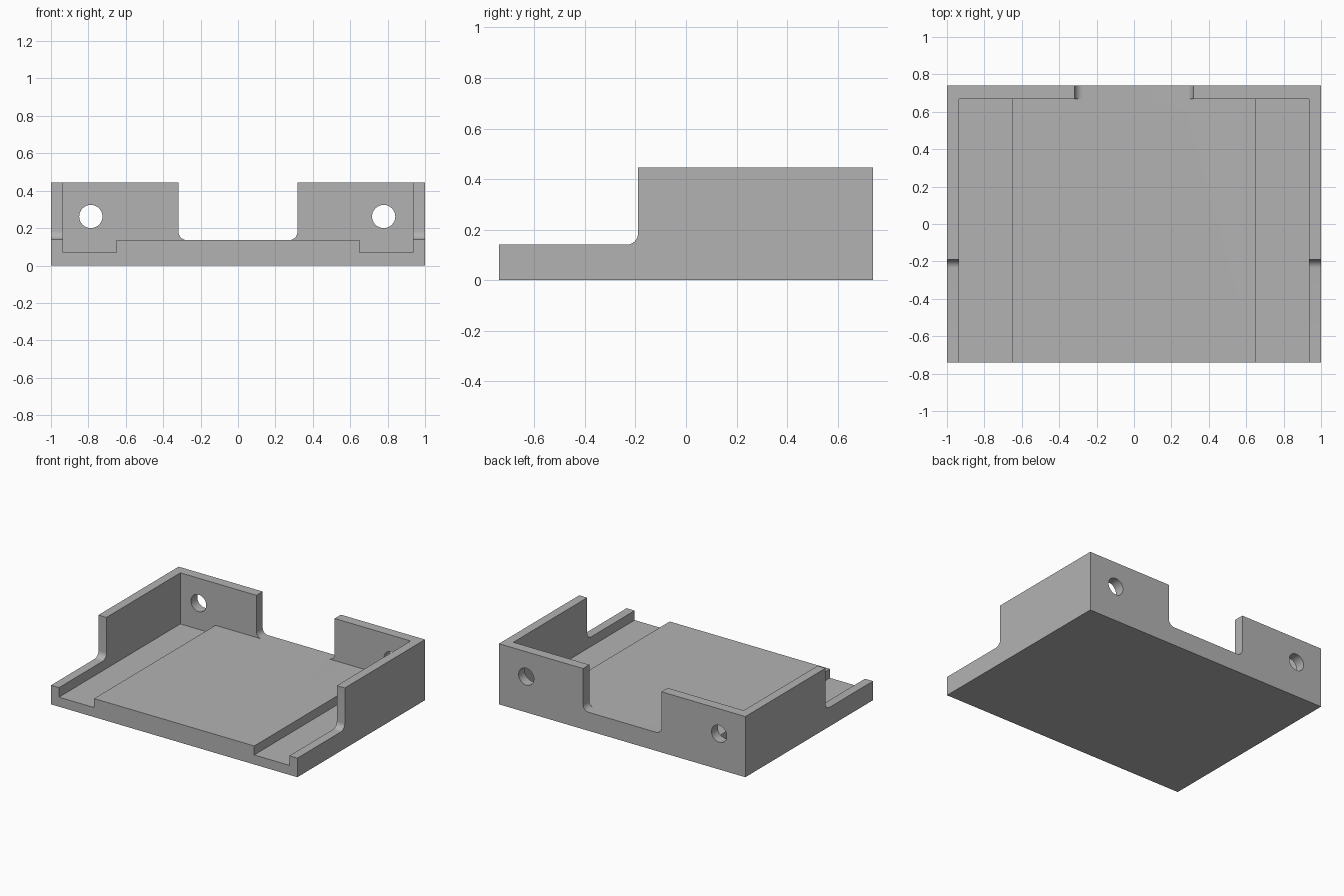
import bpy, bmesh, math
from mathutils import Vector

cube = bpy.data.objects.get("Cube")
if cube:
    bpy.data.objects.remove(cube)

W, D, H = 1.0, 0.74, 0.445          # half width, half depth, height
DECK, CHANNEL, LOW = 0.136, 0.07, 0.14
FILLET = 0.045


def prism(name, profile, axis, start, end):
    """Extrude a (horizontal, z) profile along the x or y axis."""
    def place(h, z, along):
        return (along, h, z) if axis == "x" else (h, along, z)
    bm = bmesh.new()
    face = bm.faces.new([bm.verts.new(place(h, z, start)) for h, z in profile])
    moved = bmesh.ops.extrude_face_region(bm, geom=[face])["geom"]
    step = Vector(place(0, 0, end - start))
    bmesh.ops.translate(bm, vec=step, verts=[v for v in moved if isinstance(v, bmesh.types.BMVert)])
    bmesh.ops.recalc_face_normals(bm, faces=bm.faces)
    mesh = bpy.data.meshes.new(name)
    bm.to_mesh(mesh)
    bm.free()
    obj = bpy.data.objects.new(name, mesh)
    bpy.context.scene.collection.objects.link(obj)
    return obj


def arc(cx, cz, r, a0, a1, n):
    angles = [math.radians(a0 + (a1 - a0) * i / n) for i in range(n + 1)]
    return [(cx + r * math.cos(a), cz + r * math.sin(a)) for a in angles]


def rect(x0, x1, z0, z1):
    return [(x0, z0), (x1, z0), (x1, z1), (x0, z1)]


# Solid block for the tray
tray = prism("tray", rect(-W, W, 0, H), "y", -D, D)

# Cavity with a raised deck between two channels, open at the front
half = [(0.65, DECK), (0.65, CHANNEL), (0.935, CHANNEL), (0.935, 1)]
cavity = half + [(-x, z) for x, z in reversed(half)]
cutters = [prism("cavity_cutter", cavity, "y", -1, 0.667)]

# Step that lowers the front part of both side walls
step = [(-1, 1), (-1, LOW)] + arc(-0.19 - FILLET, LOW + FILLET, FILLET, -90, 0, 10) + [(-0.19, 1)]
cutters.append(prism("side_step_cutter", step, "x", -2, 2))

# Rounded notch in the back wall, level with the deck
corner = arc(0.318 - FILLET, DECK + FILLET, FILLET, -90, 0, 10) + [(0.318, 1)]
notch = corner + [(-x, z) for x, z in reversed(corner)]
cutters.append(prism("back_notch_cutter", notch, "y", 0.6, 1))

# Screw holes through the back wall
for x in (-0.787, 0.779):
    hole = arc(x, 0.262, 0.062, 0, 360, 40)[:-1]
    cutters.append(prism("screw_hole_cutter", hole, "y", 0.6, 1))

# Cut the block, then discard the cutters
for cutter in cutters:
    cutter.hide_render = True
    mod = tray.modifiers.new(cutter.name, "BOOLEAN")
    mod.operation, mod.solver, mod.object = "DIFFERENCE", "EXACT", cutter
graph = bpy.context.evaluated_depsgraph_get()
mesh = bpy.data.meshes.new_from_object(tray.evaluated_get(graph))
tray.modifiers.clear()
tray.data = mesh
for cutter in cutters:
    bpy.data.objects.remove(cutter)

# Plain grey finish
grey = bpy.data.materials.new("plain grey")
grey.use_nodes = True
grey.diffuse_color = (0.45, 0.45, 0.45, 1)
grey.node_tree.nodes["Principled BSDF"].inputs["Base Color"].default_value = grey.diffuse_color
mesh.materials.clear()
mesh.materials.append(grey)

bpy.ops.object.select_all(action="DESELECT")
tray.select_set(True)
bpy.context.view_layer.objects.active = tray
bpy.ops.object.shade_smooth_by_angle(angle=math.radians(30))
